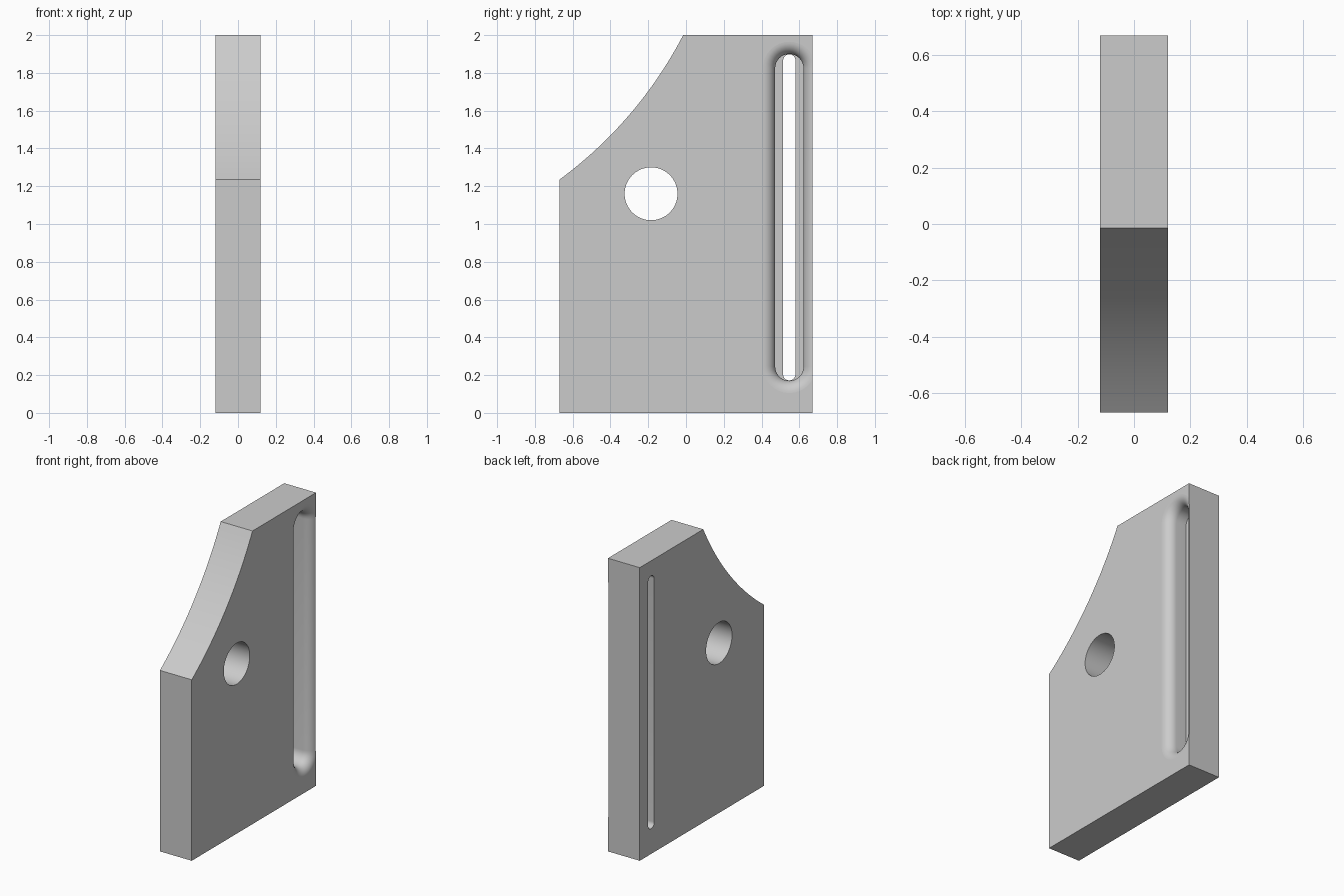
import bpy, bmesh, math

if "Cube" in bpy.data.objects:
    bpy.data.objects.remove(bpy.data.objects["Cube"])

T = 0.12                      # half thickness of the plate


def make_object(name, bm):
    bmesh.ops.recalc_face_normals(bm, faces=bm.faces)
    mesh = bpy.data.meshes.new(name)
    bm.to_mesh(mesh)
    bm.free()
    obj = bpy.data.objects.new(name, mesh)
    bpy.context.collection.objects.link(obj)
    return obj


def loft(name, rings):
    """Closed solid through rings of equal point count."""
    bm = bmesh.new()
    vs = [[bm.verts.new(p) for p in ring] for ring in rings]
    n = len(vs[0])
    for a, b in zip(vs, vs[1:]):
        for i in range(n):
            j = (i + 1) % n
            bm.faces.new((a[i], a[j], b[j], b[i]))
    bm.faces.new(vs[0])
    bm.faces.new(vs[-1])
    return make_object(name, bm)


def stadium(x, w, z0, z1, y=0.547, seg=16):
    """Upright slot outline of half width w between z0 and z1."""
    pts = []
    for cz, start in ((z1 - w, 0), (z0 + w, math.pi)):
        for i in range(seg + 1):
            t = start + math.pi * i / seg
            pts.append((x, y + w * math.cos(t), cz + w * math.sin(t)))
    return pts


# Plate outline with a shallow concave arc on the upper front corner
p0, p1, sag = (-0.015, 2.0), (-0.67, 1.235), 0.058
dy, dz = p1[0] - p0[0], p1[1] - p0[1]
chord = math.hypot(dy, dz)
R = (chord ** 2 / 4 + sag ** 2) / (2 * sag)
ny, nz = dz / chord, -dy / chord            # towards the arc centre
cy = (p0[0] + p1[0]) / 2 + ny * (R - sag)
cz = (p0[1] + p1[1]) / 2 + nz * (R - sag)
if math.hypot(cy + 0.67, cz - 2) > math.hypot(cy - 0.67, cz):
    ny, nz = -ny, -nz
    cy = (p0[0] + p1[0]) / 2 + ny * (R - sag)
    cz = (p0[1] + p1[1]) / 2 + nz * (R - sag)
a0 = math.atan2(p0[1] - cz, p0[0] - cy)
a1 = math.atan2(p1[1] - cz, p1[0] - cy)
SEG = 24
outline = [(-0.67, 0), (0.67, 0), (0.67, 2.0)]
for i in range(SEG + 1):
    t = a0 + (a1 - a0) * i / SEG
    outline.append((cy + R * math.cos(t), cz + R * math.sin(t)))
plate = loft("bracket_plate", [[(x, y, z) for y, z in outline] for x in (-T, T)])

# Round through hole
N = 64
hole = loft("hole_cutter", [
    [(x, -0.185 + 0.14 * math.cos(2 * math.pi * i / N),
      1.16 + 0.14 * math.sin(2 * math.pi * i / N)) for i in range(N)]
    for x in (-0.2, 0.2)])

# Stepped slot: rounded lip, wide recess, narrow through slot
W, Z0, Z1, LIP, FLOOR = 0.075, 0.17, 1.9, 0.065, -0.02
rings = [stadium(0.2, W + LIP, Z0 - LIP, Z1 + LIP)]
for i in range(11):
    t = math.pi / 2 * i / 10
    o, d = LIP * (1 - math.sin(t)), LIP * (1 - math.cos(t))
    rings.append(stadium(T - d, W + o, Z0 - o, Z1 + o))
rings += [stadium(FLOOR, W, Z0, Z1),
          stadium(FLOOR, 0.033, Z0 + 0.002, Z1 - 0.002),
          stadium(-0.2, 0.033, Z0 + 0.002, Z1 - 0.002)]
slot = loft("slot_cutter", rings)

# Cut and apply
bpy.context.view_layer.objects.active = plate
plate.select_set(True)
for cutter in (hole, slot):
    mod = plate.modifiers.new("cut", 'BOOLEAN')
    mod.operation, mod.solver, mod.object = 'DIFFERENCE', 'EXACT', cutter
    bpy.ops.object.modifier_apply(modifier=mod.name)
    bpy.data.objects.remove(cutter, do_unlink=True)

# Smooth the curved walls, keep the broad faces flat
bpy.ops.object.shade_smooth_by_angle(angle=math.radians(30))
for f in plate.data.polygons:
    if abs(f.normal.x) > 0.9999:
        f.use_smooth = False

grey = bpy.data.materials.new("light_grey")
grey.diffuse_color = (0.6, 0.6, 0.6, 1)
grey.use_nodes = True
grey.node_tree.nodes["Principled BSDF"].inputs["Base Color"].default_value = grey.diffuse_color
plate.data.materials.clear()
plate.data.materials.append(grey)
